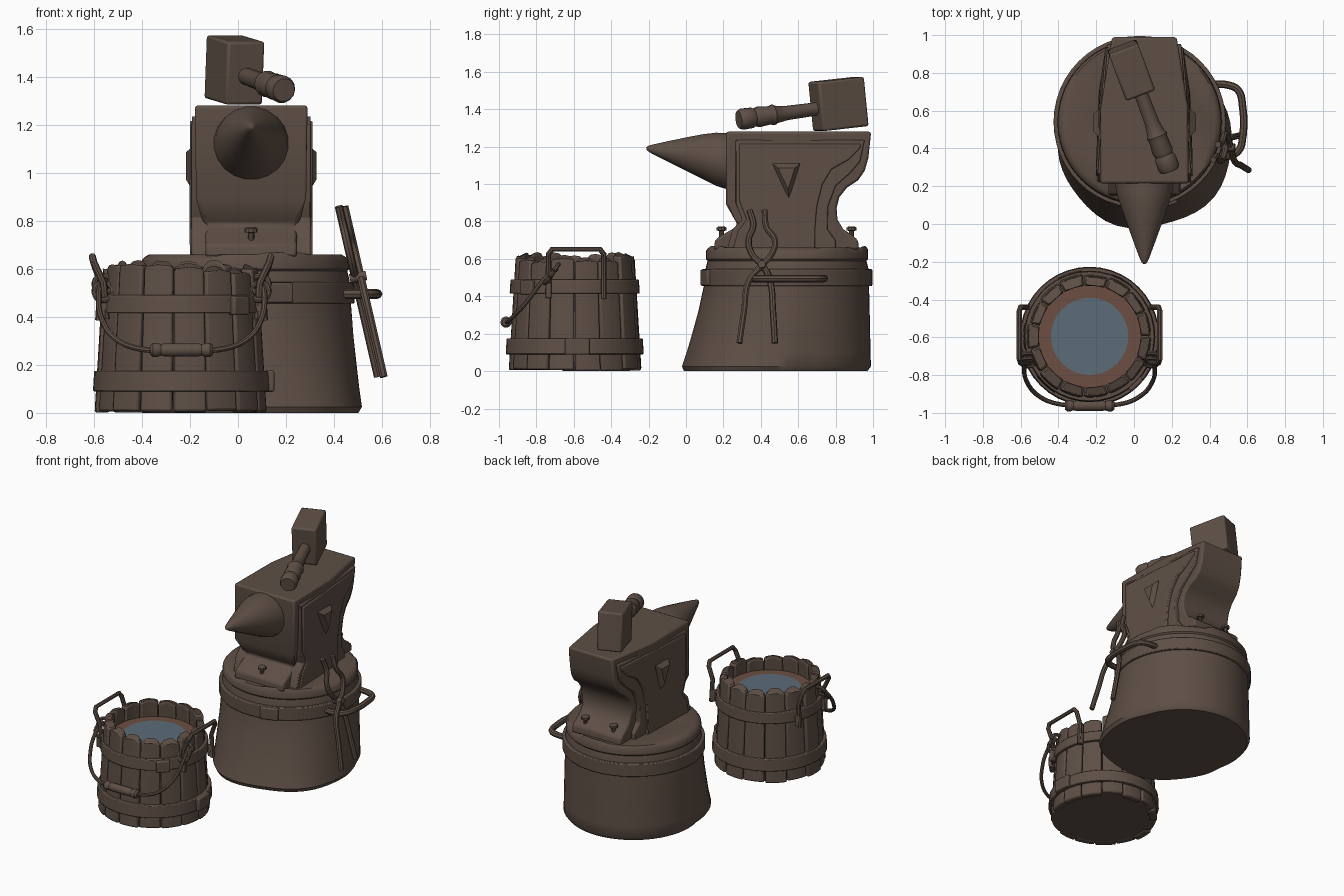
import bpy, bmesh, math, random
from mathutils import Vector, Matrix

if "Cube" in bpy.data.objects:
    bpy.data.objects.remove(bpy.data.objects["Cube"])

random.seed(4)


def material(name, rgb):
    m = bpy.data.materials.new(name)
    m.diffuse_color = (*rgb, 1)
    m.use_nodes = True
    m.node_tree.nodes["Principled BSDF"].inputs["Base Color"].default_value = m.diffuse_color
    return m


BROWN = material("dark_brown", (0.112, 0.078, 0.060))
RED = material("reddish_brown", (0.15, 0.078, 0.055))
WATER = material("water_blue_grey", (0.107, 0.15, 0.185))


def finish(ob, mat=BROWN, bevel=0, angle=35):
    ob.data.materials.clear()
    ob.data.materials.append(mat)
    bpy.ops.object.select_all(action='DESELECT')
    ob.select_set(True)
    bpy.context.view_layer.objects.active = ob
    if bevel:
        b = ob.modifiers.new("bevel", 'BEVEL')
        b.width, b.segments, b.limit_method = bevel, 2, 'ANGLE'
    bpy.ops.object.shade_smooth_by_angle(angle=math.radians(angle))
    return ob


def from_bmesh(name, bm, mat=BROWN, bevel=0, angle=35):
    bmesh.ops.recalc_face_normals(bm, faces=bm.faces)
    me = bpy.data.meshes.new(name)
    bm.to_mesh(me)
    bm.free()
    ob = bpy.data.objects.new(name, me)
    bpy.context.collection.objects.link(ob)
    return finish(ob, mat, bevel, angle)


def loft(name, rings, closed=False, **kw):
    """Skin a list of rings; cap the ends, or join last to first."""
    bm = bmesh.new()
    vs = [[bm.verts.new(p) for p in r] for r in rings]
    n = len(vs[0])
    pairs = list(zip(vs, vs[1:])) + ([(vs[-1], vs[0])] if closed else [])
    for a, b in pairs:
        for i in range(n):
            j = (i + 1) % n
            bm.faces.new((a[i], a[j], b[j], b[i]))
    if not closed:
        bm.faces.new(vs[0])
        bm.faces.new(vs[-1])
    return from_bmesh(name, bm, **kw)


def lathe(name, prof, c, n=32, closed=False, **kw):
    rings = [[(c[0] + r * math.cos(2 * math.pi * i / n), c[1] + r * math.sin(2 * math.pi * i / n), z)
              for i in range(n)] for r, z in prof]
    return loft(name, rings, closed, **kw)


def tube(name, pts, r, smooth=True):
    cu = bpy.data.curves.new(name, 'CURVE')
    cu.dimensions, cu.bevel_depth, cu.bevel_resolution = '3D', r, 2
    cu.use_fill_caps, cu.resolution_u = True, 5
    sp = cu.splines.new('BEZIER')
    sp.bezier_points.add(len(pts) - 1)
    for bp, p in zip(sp.bezier_points, pts):
        bp.co = p
        bp.handle_left_type = bp.handle_right_type = 'AUTO' if smooth else 'VECTOR'
    ob = bpy.data.objects.new(name, cu)
    bpy.context.collection.objects.link(ob)
    bpy.ops.object.select_all(action='DESELECT')
    ob.select_set(True)
    bpy.context.view_layer.objects.active = ob
    bpy.ops.object.convert(target='MESH')
    return finish(bpy.context.object)


def box(name, size, mat4, bevel=0.01):
    bm = bmesh.new()
    bmesh.ops.create_cube(bm, size=1, matrix=mat4 @ Matrix.Diagonal((*size, 1)))
    return from_bmesh(name, bm, bevel=bevel)


def rod(name, stations, origin, direction, n=14):
    """Round bar along a direction, stations are (distance, radius)."""
    q = Vector(direction).to_track_quat('Z', 'Y')
    loft(name, [[Vector(origin) + q @ Vector((r * math.cos(2 * math.pi * i / n), r * math.sin(2 * math.pi * i / n), d))
                 for i in range(n)] for d, r in stations])


def lug(name, c, r, deg, z, size):
    box(name, size, Matrix.Translation((c[0], c[1], z)) @ Matrix.Rotation(math.radians(deg), 4, 'Z')
        @ Matrix.Translation((r, 0, 0)), 0.008)


# Stump with flared roots at the front and a chipped rim
S = (0.03, 0.54)
N = 56
chips = [random.choice((-0.012, 0, 0.008)) for _ in range(N // 4)]


def stump_ring(z, base, rim=False):
    out = []
    for i in range(N):
        a = 2 * math.pi * i / N
        k = max(0, 1 - z / 0.5) ** 1.3
        r = base + k * (0.015 + 0.125 * max(0, math.cos(a + math.radians(75))) + 0.012 * math.sin(6 * a)
                        * max(0, math.cos(a + 1.3)))
        out.append((S[0] + r * math.cos(a), S[1] + r * math.sin(a), z + (chips[i // 4] if rim else 0)))
    return out


loft("stump", [stump_ring(z, b, f) for z, b, f in (
    (0, 0.415, 0), (0.025, 0.435, 0), (0.1, 0.435, 0), (0.2, 0.437, 0), (0.32, 0.438, 0), (0.47, 0.438, 0),
    (0.55, 0.435, 0), (0.59, 0.425, 0), (0.60, 0.434, 0), (0.645, 0.432, 1), (0.66, 0.42, 1), (0.66, 0.40, 0))],
    angle=40)
lathe("stump_band", [(0.42, 0.455), (0.456, 0.455), (0.456, 0.545), (0.42, 0.545)], S, 48, True, bevel=0.006)
lug("stump_band_overlap", S, 0.45, -72, 0.50, (0.04, 0.12, 0.085))
tube("tong_holder", [(0.41, 0.74, .495), (0.50, 0.735, .495), (0.55, 0.71, .495), (0.575, 0.62, .495),
                     (0.575, 0.46, .495), (0.555, 0.39, .495), (0.50, 0.36, .495), (0.42, 0.36, .495)], 0.02)

# Tongs leaning through the holder
arms = {"tong_left": [(.34, .86), (.36, .78), (.335, .70), (.35, .63), (.42, .55), (.45, .48), (.465, .32), (.475, .15)],
        "tong_right": [(.42, .86), (.43, .77), (.475, .70), (.46, .63), (.39, .55), (.335, .48), (.31, .32), (.285, .15)]}
for k, (name, pts) in enumerate(arms.items()):
    tube(name, [(0.595 - (z - 0.15) * 0.23 + 0.012 * (2 * k - 1), y, z) for y, z in pts], 0.017)
rod("tong_rivet", [(-0.035, 0.02), (0.035, 0.02)], (0.50, 0.405, 0.565), (1, 0, 0.2))

# Anvil body: side profile with width varying by height and depth
AX = 0.055
prof = [(.215, 1.28), (.215, .89), (.26, .81), (.275, .785), (.25, .76), (.18, .72), (.155, .70), (.15, .65),
        (.925, .65), (.92, .70), (.89, .725), (.84, .76), (.81, .81), (.805, .87), (.82, .93), (.86, .98),
        (.92, 1.02), (.955, 1.07), (.975, 1.14), (.99, 1.28), (.62, 1.28)]


def half_width(y, z):
    t = min(1, max(0, (z - 0.80) / 0.09))
    return 0.19 + t * 0.045 - t * 0.165 * max(0, y - 0.6)


loft("anvil_body", [[(AX + s * half_width(y, z), y, z) for y, z in prof] for s in (-1, 1)], bevel=0.012)

# Raised side plates, each with an inner panel and a wedge boss
outer = [(.265, 1.235), (.265, .90), (.30, .81), (.25, .76), (.22, .65), (.80, .65), (.80, .70), (.755, .76),
         (.76, .88), (.80, .99), (.88, 1.06), (.93, 1.12), (.955, 1.235)]
inner = [(.285, 1.215), (.285, .91), (.325, .81), (.28, .75), (.25, .65), (.69, .65), (.69, .76), (.70, .88),
         (.73, 1.0), (.78, 1.08), (.87, 1.13), (.93, 1.19), (.935, 1.215)]


def taper(y, w):
    return w - 0.15 * max(0, y - 0.6)


for s, side in ((-1, "left"), (1, "right")):
    for name, poly, w in (("plate", outer, 0.248), ("panel", inner, 0.256)):
        loft(f"anvil_{side}_{name}", [[(AX + s * taper(y, v), y, z) for y, z in poly] for v in (0.16, w)], bevel=0.006)
    tri = [(.46, 1.11), (.61, 1.11), (.55, .92)]
    cy, cz = 0.54, 1.05
    loft(f"anvil_{side}_boss", [[(AX + s * w, cy + (y - cy) * k, cz + (z - cz) * k) for y, z in tri]
                                for w, k in ((0.24, 1), (0.272, 0.6))])

# Horn
loft("anvil_horn", [[(AX + rx * math.cos(2 * math.pi * (i + .5) / 20), y, cz + rx * .97 * math.sin(2 * math.pi * (i + .5) / 20))
                     for i in range(20)] for y, cz, rx in (
    (.23, 1.12, .158), (.16, 1.133, .148), (.08, 1.148, .122), (0, 1.160, .093), (-.1, 1.175, .056),
    (-.18, 1.186, .026), (-.205, 1.19, .014), (-.212, 1.19, .005))], angle=50)

# Nails through the anvil foot
for i, (x, y) in enumerate(((AX, 0.19), (AX - 0.11, 0.885), (AX + 0.11, 0.885))):
    rod(f"foot_nail_{i}", [(0, .013), (.055, .013), (.056, .027), (.072, .027), (.078, .018)], (x, y, 0.695), (0, 0, 1), 10)

# Hammer lying on the anvil
d = Vector((0.205, -0.545, -0.075)).normalized()
rot = (Matrix.Rotation(math.radians(20.6), 4, 'Z') @ Matrix.Rotation(math.radians(6), 4, 'X'))
box("hammer_head", (0.165, 0.265, 0.265), Matrix.Translation((-0.015, 0.815, 1.428)) @ rot, 0.012)
rod("hammer_handle", [(0, .036), (.13, .036), (.30, .039), (.36, .048), (.375, .056), (.40, .05), (.46, .056),
                      (.485, .048), (.50, .056), (.555, .058), (.575, .048)], (-0.01, 0.815, 1.418), d)

# Bucket staves with uneven tops
B = (-0.235, -0.595)
COUNT = 15


def stave_radius(z):
    return 0.357 - 0.062 * z


for k in range(COUNT):
    a0, a1 = 2 * math.pi * (k + .02) / COUNT, 2 * math.pi * (k + .98) / COUNT
    top, low, push = random.uniform(.575, .615), random.uniform(0, .012), random.uniform(-.006, .006)
    angs = [a0 + (a1 - a0) * t / 4 for t in range(5)]
    rings = []
    for z, crown in ((low if k else 0, 0), (top, 1)):
        pts = [(stave_radius(z) + push, a) for a in angs] + [(stave_radius(z) - .052, a) for a in reversed(angs)]
        rings.append([(B[0] + r * math.cos(a), B[1] + r * math.sin(a),
                       z + crown * .015 * math.sin(math.pi * (a - a0) / (a1 - a0))) for r, a in pts])
    loft(f"bucket_stave_{k}", rings, bevel=0.01)
lathe("bucket_base", [(0.335, 0.008), (0.33, 0.05)], B)
lathe("water_edge", [(0.275, 0.49), (0.275, 0.51)], B, mat=RED)
lathe("water", [(0.205, 0.50), (0.205, 0.513)], B, mat=WATER)

# Bucket hoops with overlapping ends
for name, z0, z1, r in (("lower", .09, .175, .369), ("upper", .415, .49, .348)):
    lathe(f"{name}_hoop", [(r - .04, z0), (r, z0), (r - .005, z1), (r - .04, z1)], B, 40, True, bevel=0.005)
lug("upper_hoop_overlap", B, .345, -46, .447, (.04, .09, .08))
lug("lower_hoop_overlap", B, .365, 2, .132, (.04, .13, .088))

# Side handles, rings and drooping bail
for s, side in ((-1, "left"), (1, "right")):
    x = lambda r: B[0] + s * r
    tube(f"bucket_{side}_handle", [(x(.315), -.735, .39), (x(.325), -.735, .54), (x(.365), -.735, .625), (x(.372), -.715, .652),
                                   (x(.372), -.46, .652), (x(.365), -.44, .625), (x(.335), -.44, .54), (x(.345), -.44, .385)],
         0.015, False)
    for y in (-.735, -.44):
        box(f"{side}_handle_clip", (.03, .03, .08), Matrix.Translation((x(.33), y, .43)), 0.005)
    for i in range(2):
        ring = [(x(.325 + .04 * math.cos(t)), -.705 - .025 * i + .022 * math.sin(t), .535 - .03 * i + .035 * math.sin(t))
                for t in [2 * math.pi * j / 8 for j in range(9)]]
        tube(f"{side}_bail_loop_{i}", ring, 0.012)
    tube(f"{side}_bail", [(x(.33), -.69, .55), (x(.345), -.76, .49), (x(.33), -.84, .385), (x(.27), -.91, .305),
                          (x(.18), -.95, .268), (x(.05), -.96, .26)], 0.012)
rod("bail_grip", [(0, .02), (.012, .03), (.03, .03), (.045, .024), (.06, .028), (.20, .028), (.215, .024),
                  (.23, .03), (.25, .03), (.262, .02)], (-0.366, -0.962, 0.262), (1, 0, 0))
